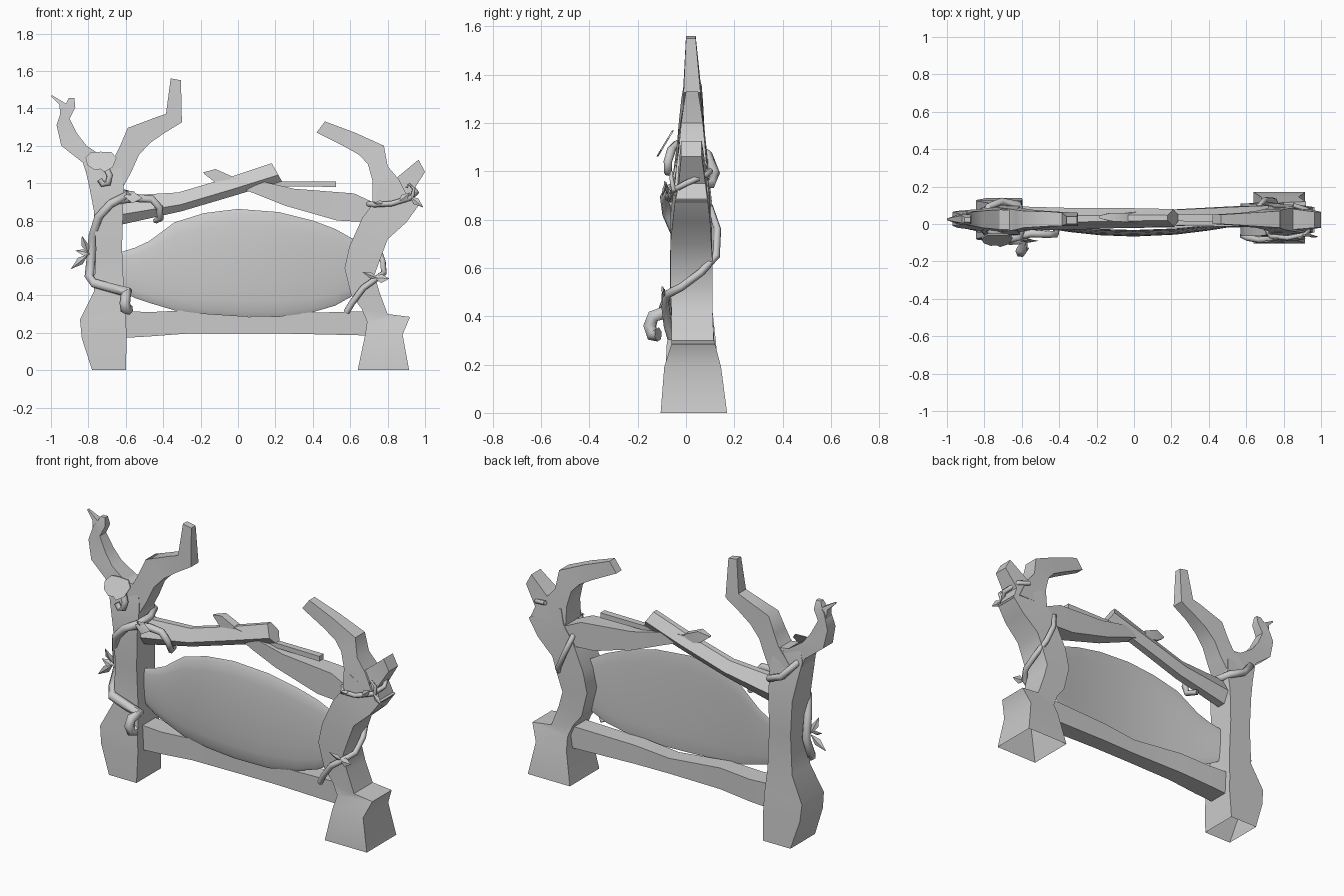
import bpy, bmesh, math
from mathutils import Vector


def finish(name, bm, angle=32):
    bmesh.ops.recalc_face_normals(bm, faces=bm.faces)
    me = bpy.data.meshes.new(name)
    bm.to_mesh(me)
    bm.free()
    ob = bpy.data.objects.new(name, me)
    bpy.context.collection.objects.link(ob)
    bpy.ops.object.select_all(action='DESELECT')
    ob.select_set(True)
    bpy.context.view_layer.objects.active = ob
    bpy.ops.object.shade_smooth_by_angle(angle=math.radians(angle))
    return ob


def loft(name, rings, cap0=True, cap1=True, angle=32):
    bm = bmesh.new()
    vs = [[bm.verts.new(p) for p in r] for r in rings]
    n = len(vs[0])
    for a, b in zip(vs, vs[1:]):
        for i in range(n):
            j = (i + 1) % n
            bm.faces.new((a[i], a[j], b[j], b[i]))
    if cap0:
        bm.faces.new(vs[0])
    if cap1:
        bm.faces.new(vs[-1])
    return finish(name, bm, angle)


def limb(name, rows, cap0=True):
    """Square-section timber: each row is one edge pair (x1,z1)-(x2,z2) and depth y0..y1."""
    loft(name, [[(a, y0, b), (c, y0, d), (c, y1, d), (a, y1, b)]
                for a, b, c, d, y0, y1 in rows], cap0, angle=48)


def hexbeam(name, rows):
    """Six-sided timber between an upper and lower edge."""
    rings = []
    for a, b, c, d, y0, y1 in rows:
        top, bot, ym = Vector((a, 0, b)), Vector((c, 0, d)), (y0 + y1) / 2
        ring = []
        for y, t in ((0.3, 0), (-0.3, 0), (-1, .65), (-.4, 1), (.4, 1), (1, .55)):
            p = top.lerp(bot, t)
            p.y = ym + y * (y1 - y0) / 2
            ring.append(p)
        rings.append(ring)
    loft(name, rings)


def vine(name, pts, r0, r1, sides=6):
    """Tapered tube along a point path."""
    P = [Vector(p) for p in pts]
    rings, u = [], None
    for i, p in enumerate(P):
        t = (P[min(i + 1, len(P) - 1)] - P[max(i - 1, 0)]).normalized()
        if u is None:
            u = t.orthogonal()
        u = (u - t * u.dot(t)).normalized()
        w = t.cross(u)
        r = r0 + (r1 - r0) * i / (len(P) - 1)
        rings.append([p + r * (math.cos(k * math.tau / sides) * u +
                               math.sin(k * math.tau / sides) * w) for k in range(sides)])
    loft(name, rings, angle=65)


def leaf(name, base, tip, width, side):
    """Thin pointed leaf, folded along its middle."""
    b, t = Vector(base), Vector(tip)
    m, s = b.lerp(t, .45), Vector(side).normalized() * width
    n = s.cross(t - b).normalized() * .008
    bm = bmesh.new()
    v = [bm.verts.new(p) for p in (b, m + s, t, m - s, m + n, m - n)]
    for c in (4, 5):
        for i in range(4):
            bm.faces.new((v[i], v[(i + 1) % 4], v[c]))
    finish(name, bm)


# left post and its forked branches
limb("left_post", [
    (-.78, 0, -.60, 0, -.09, .14), (-.835, .17, -.595, .17, -.085, .13),
    (-.845, .27, -.60, .28, -.08, .125), (-.77, .42, -.61, .42, -.06, .11),
    (-.76, .65, -.62, .65, -.06, .11), (-.77, .85, -.615, .85, -.065, .11),
    (-.795, .98, -.61, .97, -.055, .095), (-.82, 1.09, -.62, 1.06, -.04, .085),
    (-.80, 1.15, -.64, 1.13, -.03, .075)], False)
limb("left_post_outer_branch", [
    (-.80, 1.02, -.64, 1.08, -.035, .08), (-.83, 1.11, -.66, 1.10, -.035, .08),
    (-.945, 1.20, -.81, 1.20, -.02, .07), (-.97, 1.31, -.86, 1.265, -.01, .065),
    (-.94, 1.40, -.90, 1.345, -.005, .055), (-.925, 1.415, -.87, 1.405, 0, .05),
    (-.905, 1.455, -.875, 1.455, .01, .035)])
limb("left_post_thorn", [(-.95, 1.36, -.905, 1.41, 0, .05), (-.955, 1.42, -.92, 1.425, .005, .045),
                         (-1.0, 1.465, -.995, 1.47, .02, .03)])
limb("left_post_inner_branch", [
    (-.74, 1.05, -.62, .97, -.045, .09), (-.66, 1.14, -.57, 1.06, -.035, .08),
    (-.63, 1.20, -.53, 1.15, -.03, .075), (-.59, 1.295, -.47, 1.215, -.02, .07),
    (-.43, 1.355, -.39, 1.27, -.01, .065), (-.385, 1.37, -.30, 1.325, -.01, .06),
    (-.36, 1.56, -.305, 1.55, 0, .04)])

# right post and its branches
limb("right_post", [
    (.64, 0, .915, 0, -.105, .17), (.68, .19, .88, .19, -.09, .145),
    (.69, .26, .92, .285, -.06, .12), (.66, .33, .80, .30, -.06, .115),
    (.605, .40, .755, .42, -.06, .11), (.57, .545, .73, .51, -.065, .11),
    (.595, .66, .77, .62, -.065, .11), (.665, .815, .80, .70, -.065, .105),
    (.73, .90, .90, .79, -.055, .10), (.755, .99, .965, .88, -.045, .09)], False)
limb("right_post_stub", [
    (.75, .97, .96, .87, -.045, .09), (.85, 1.03, .93, .95, -.03, .08),
    (.965, 1.125, 1.0, 1.06, -.02, .065)])
limb("right_post_branch", [
    (.72, .90, .92, .90, -.05, .095), (.72, 1.01, .86, 1.02, -.04, .085),
    (.695, 1.10, .80, 1.09, -.03, .08), (.65, 1.15, .78, 1.20, -.02, .07),
    (.57, 1.195, .625, 1.27, -.01, .06), (.42, 1.27, .465, 1.33, 0, .05)])

# rails
limb("lower_rail", [
    (-.66, .32, -.66, .17, -.03, .09), (-.48, .31, -.48, .18, -.03, .09),
    (-.28, .32, -.28, .195, -.025, .08), (.06, .285, .06, .195, -.02, .075),
    (.28, .305, .28, .195, -.02, .08), (.72, .315, .72, .185, -.02, .09)])
hexbeam("upper_left_rail", [
    (-.66, .93, -.66, .77, -.035, .095), (-.32, .95, -.30, .85, -.03, .085),
    (-.05, 1.03, -.03, .93, -.02, .085), (.18, 1.107, .235, 1.01, -.015, .08)])
limb("upper_right_rail", [
    (-.03, 1.03, -.02, .985, .01, .06), (.08, 1.02, .10, .94, -.005, .07),
    (.30, .97, .25, .88, -.01, .08), (.62, .945, .53, .80, -.015, .095),
    (.76, .88, .72, .79, -.02, .10)])
limb("rail_twig", [(-.03, 1.01, -.03, .985, .02, .05), (.525, 1.01, .525, .98, .01, .05)])
limb("rail_thorn", [(-.03, 1.035, -.05, .99, .01, .06), (-.12, 1.075, -.13, 1.01, .015, .06),
                    (-.185, 1.058, -.182, 1.05, .03, .045)])

# thin centre panel, bowed towards the front
profile = [(-.63, .63, .43), (-.55, .655, .385), (-.475, .69, .36), (-.34, .79, .32),
           (-.18, .84, .30), (0, .862, .288), (.22, .845, .285), (.40, .80, .31),
           (.52, .755, .345), (.60, .71, .39), (.66, .68, .43)]
rings = []
for x, zt, zb in profile:
    f = max(math.cos(math.pi * x / 1.4), 0)
    ring = []
    for k in range(16):
        s = math.sin(k * math.tau / 16)
        y = .03 - .07 * f - s * ((.012 + .015 * f) if s > 0 else .008)
        ring.append((x, y, (zt + zb) / 2 + math.cos(k * math.tau / 16) * (zt - zb) / 2))
    rings.append(ring)
loft("centre_panel", rings, angle=50)

# vines
vine("left_vine", [
    (-.585, -.115, .325), (-.60, -.14, .325), (-.605, -.15, .36), (-.60, -.135, .40),
    (-.585, -.085, .415), (-.66, -.085, .435), (-.77, -.075, .465), (-.795, -.03, .50),
    (-.785, .0, .60), (-.775, -.03, .72), (-.745, -.075, .82), (-.68, -.085, .89),
    (-.61, -.07, .925), (-.59, .02, .94), (-.62, .105, .95), (-.71, .12, .99),
    (-.78, .09, 1.07), (-.80, .03, 1.10), (-.77, -.04, 1.11), (-.71, -.06, 1.09),
    (-.685, -.075, 1.04), (-.695, -.075, 1.0), (-.725, -.075, .995), (-.74, -.075, 1.02)],
    .03, .016)
vine("rail_vine", [(-.64, -.07, .91), (-.55, -.05, .92), (-.46, -.055, .915),
                   (-.42, -.055, .87), (-.415, -.03, .81), (-.44, .03, .80)], .024, .016)
vine("right_vine", [
    (.58, -.06, .31), (.61, -.075, .36), (.67, -.085, .44), (.74, -.08, .49),
    (.78, -.02, .52), (.775, .06, .58), (.75, .125, .65), (.70, .13, .76),
    (.67, .10, .85), (.69, .0, .89), (.73, -.065, .885), (.82, -.075, .89),
    (.92, -.055, .92), (.955, .0, .95), (.92, .08, .985), (.85, .10, 1.0)], .018, .013)
vine("right_tendril", [(.93, -.05, .92), (.94, -.06, .97), (.915, -.06, .995),
                       (.90, -.06, .975)], .011, .005)

# leaves
for i, (b, t, w, s) in enumerate([
        ((-.80, -.02, .62), (-.835, -.05, .72), .022, (1, .3, 0)),
        ((-.80, -.02, .62), (-.895, -.03, .54), .022, (.6, .3, -.8)),
        ((-.79, -.04, .62), (-.87, -.03, .64), .02, (0, .6, 1)),
        ((-.61, -.09, .93), (-.51, -.09, .92), .035, (0, .3, 1)),
        ((-.55, -.08, .92), (-.60, -.09, .96), .025, (1, 0, 1)),
        ((.92, -.06, .93), (.99, -.07, .87), .02, (1, 0, 1)),
        ((.86, -.075, .90), (.92, -.08, .95), .02, (1, 0, -1)),
        ((.73, -.09, .49), (.81, -.10, .49), .025, (0, .3, 1)),
        ((.75, -.09, .49), (.665, -.10, .525), .016, (.4, 0, 1)),
        ((.79, -.07, .89), (.725, -.09, .895), .016, (0, 0, 1))]):
    leaf(f"small_leaf_{i + 1}", b, t, w, s)

# round leaf on the left post
outline = [(-.08, .02), (-.05, .05), (0, .053), (.06, .05), (.085, .02),
           (.065, -.03), (.02, -.055), (0, -.04), (-.03, -.045), (-.07, -.02)]
loft("round_leaf", [[(-.735 + x, y + z * .6, 1.115 + z) for x, z in outline]
                    for y in (-.09, -.082)])
